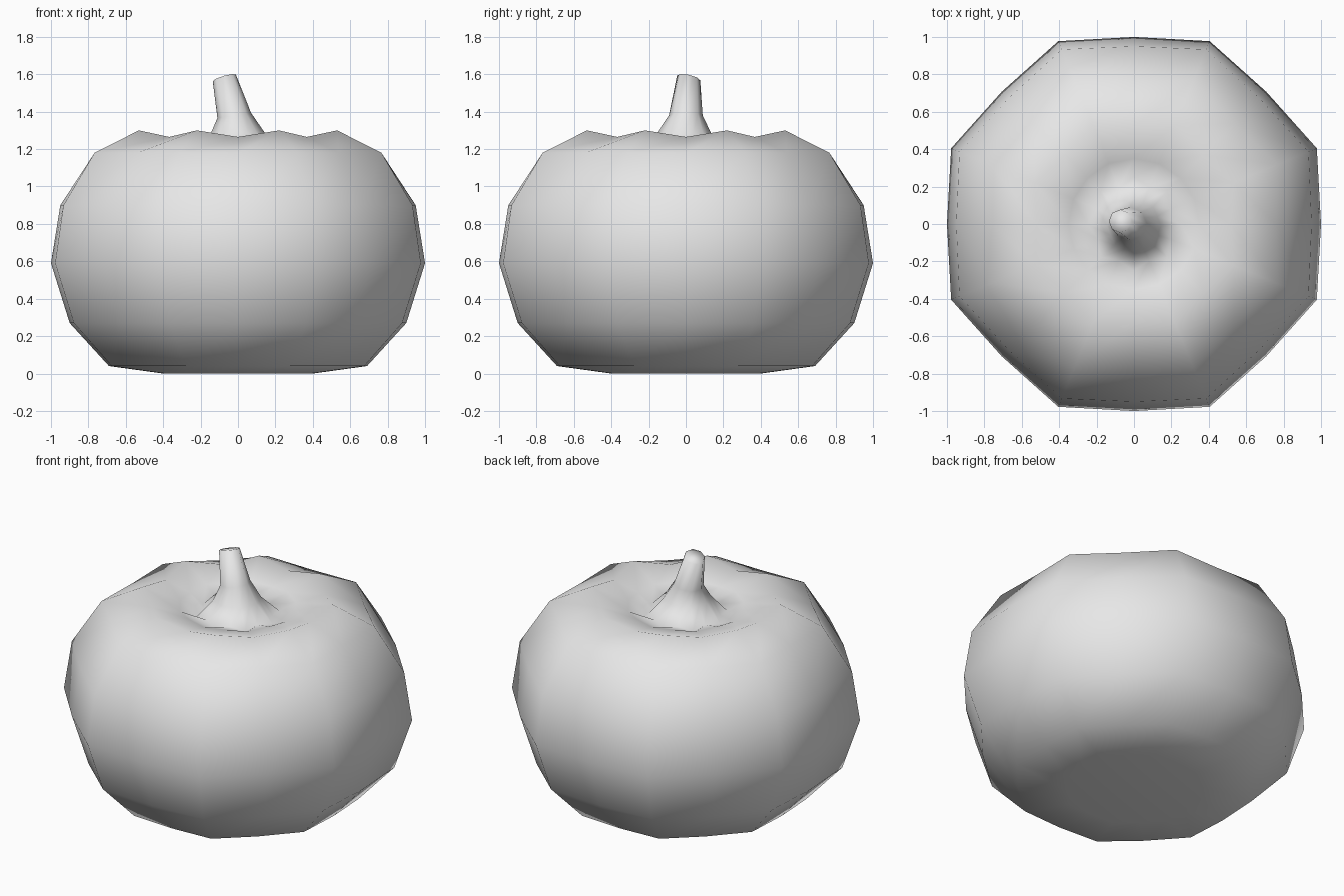
import bpy, bmesh, math

cube = bpy.data.objects.get("Cube")
if cube:
    bpy.data.objects.remove(cube, do_unlink=True)

LOBES = 8
SIDES = LOBES * 2

grey = bpy.data.materials.new("light grey")
grey.use_nodes = True
grey.diffuse_color = (0.8, 0.8, 0.8, 1)
grey.node_tree.nodes["Principled BSDF"].inputs["Base Color"].default_value = (0.8, 0.8, 0.8, 1)


def add_ring(bm, ridge, valley, z_ridge, z_valley, cx=0, cy=0, tilt=(0, 0)):
    """Ring whose odd points are lobe ridges and even points are the grooves."""
    ring = []
    for i in range(SIDES):
        a = math.tau * i / SIDES
        r, z = (ridge, z_ridge) if i % 2 else (valley, z_valley)
        dx, dy = r * math.cos(a), r * math.sin(a)
        ring.append(bm.verts.new((cx + dx, cy + dy, z + tilt[0] * dx + tilt[1] * dy)))
    return ring


def bridge(bm, low, high):
    for i in range(SIDES):
        j = (i + 1) % SIDES
        bm.faces.new((low[i], low[j], high[j], high[i]))


bm = bmesh.new()

# Lobed outer skin, from the flat base up to the shoulder
skin = [(0.42, 0.40, 0.0), (0.73, 0.69, 0.04), (0.95, 0.90, 0.27),
        (1.058, 1.0, 0.59), (1.01, 0.95, 0.90), (0.83, 0.76, 1.18)]
rings = [add_ring(bm, ridge, valley, z, z) for ridge, valley, z in skin]

# Scalloped rim, and the hollow around the stem
rings.append(add_ring(bm, 0.574, 0.52, 1.30, 1.265))
rings.append(add_ring(bm, 0.35, 0.35, 1.235, 1.225))
rings.append(add_ring(bm, 0.21, 0.25, 1.19, 1.18))

# Flared stem leaning to one side, with a slanted cut end
facet = math.cos(math.pi / LOBES)
for r, z, cx, cy, tilt in ((0.145, 1.285, 0, -0.01, (0, 0)),
                           (0.09, 1.38, -0.02, 0, (0.15, 0)),
                           (0.062, 1.58, -0.073, 0.015, (0.28, -0.2))):
    rings.append(add_ring(bm, r * facet, r, z, z, cx, cy, tilt))

for low, high in zip(rings, rings[1:]):
    bridge(bm, low, high)

# Close the base and the stem end
bm.faces.new(rings[0][::-1])
bm.faces.new(rings[-1])
bmesh.ops.recalc_face_normals(bm, faces=bm.faces[:])
for face in bm.faces:
    face.smooth = True

mesh = bpy.data.meshes.new("pumpkin")
bm.to_mesh(mesh)
bm.free()
mesh.materials.append(grey)
pumpkin = bpy.data.objects.new("pumpkin", mesh)
bpy.context.collection.objects.link(pumpkin)
